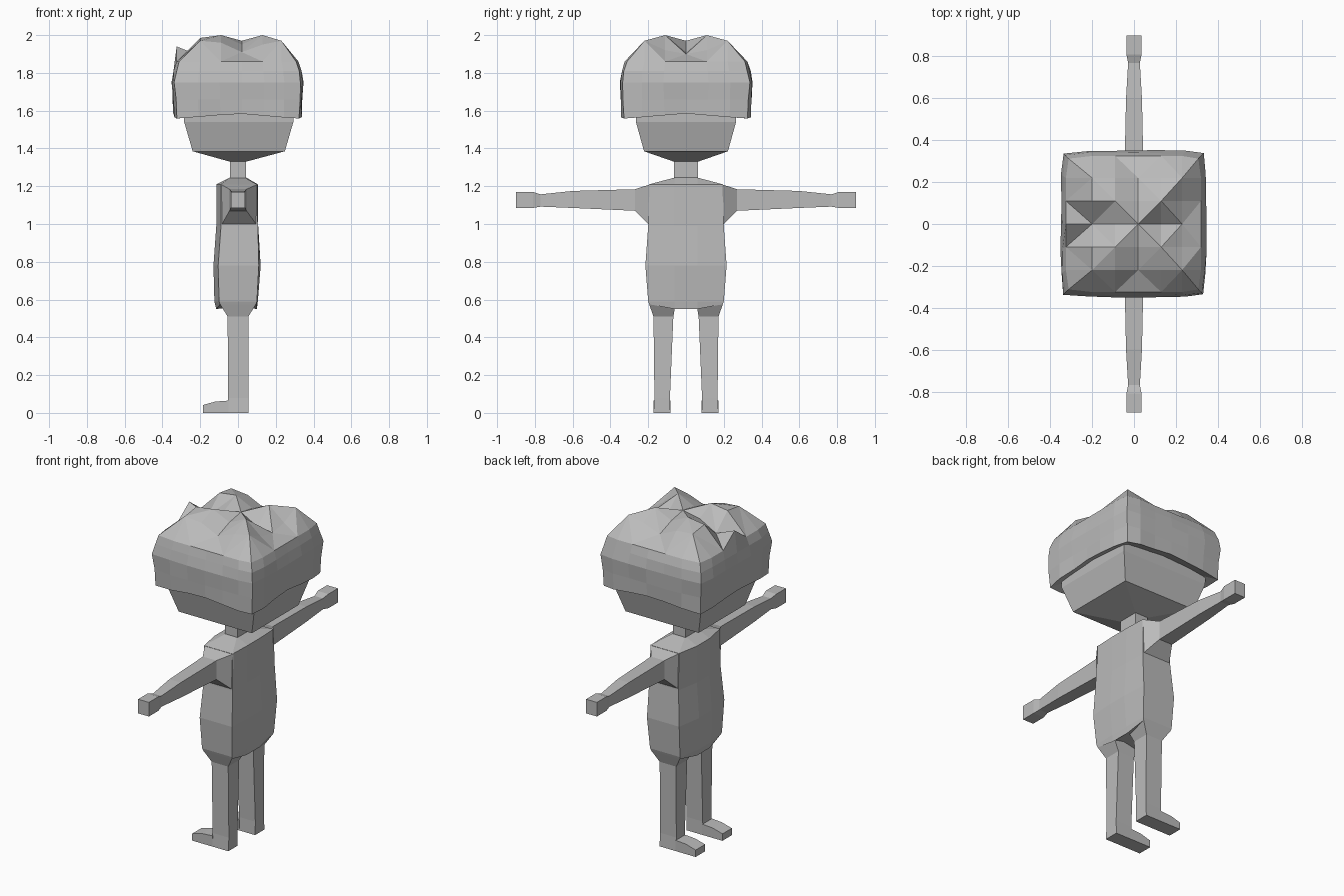
import bpy, bmesh, random

if "Cube" in bpy.data.objects:
    bpy.data.objects.remove(bpy.data.objects["Cube"])

random.seed(4)
grey = bpy.data.materials.new("plain grey")
grey.diffuse_color = (0.5, 0.5, 0.5, 1)
grey.use_nodes = True
grey.node_tree.nodes["Principled BSDF"].inputs["Base Color"].default_value = grey.diffuse_color


def finish(bm, name):
    bmesh.ops.recalc_face_normals(bm, faces=bm.faces)
    me = bpy.data.meshes.new(name)
    bm.to_mesh(me)
    bm.free()
    me.materials.append(grey)
    ob = bpy.data.objects.new(name, me)
    bpy.context.collection.objects.link(ob)


def loft(name, rings, cap_start=True, cap_end=True):
    """Skin a list of closed rings that all have the same point count."""
    bm = bmesh.new()
    vs = [[bm.verts.new(p) for p in r] for r in rings]
    n = len(vs[0])
    for a, b in zip(vs, vs[1:]):
        for i in range(n):
            j = (i + 1) % n
            bm.faces.new((a[i], a[j], b[j], b[i]))
    if cap_start:
        bm.faces.new(vs[0])
    if cap_end:
        bm.faces.new(vs[-1])
    finish(bm, name)


def flat_ring(z, x0, x1, y0, y1):
    return [(x0, y0, z), (x1, y0, z), (x1, y1, z), (x0, y1, z)]


def side_ring(y, x0, x1, z0, z1):
    return [(x0, y, z0), (x1, y, z0), (x1, y, z1), (x0, y, z1)]


# Torso: eight-sided rings, deeper in the middle than at the sides
def torso_ring(z, zc, yo, yc, xi0, xi1, xo0, xo1):
    return [(xi0, -yo, z), (xo0, -yc, zc), (xo0, yc, zc), (xi0, yo, z),
            (xi1, yo, z), (xo1, yc, zc), (xo1, -yc, zc), (xi1, -yo, z)]


loft("torso", [
    torso_ring(.575, .55, .195, .06, -.095, .095, -.115, .10),
    torso_ring(.59, .59, .20, .06, -.10, .10, -.125, .105),
    torso_ring(.78, .78, .215, .06, -.105, .11, -.13, .12),
    torso_ring(.99, .99, .20, .06, -.09, .105, -.115, .107),
    torso_ring(1.21, 1.21, .195, .06, -.09, .10, -.115, .105),
    torso_ring(1.243, 1.245, .07, .06, -.04, .04, -.045, .045),
])

loft("neck", [flat_ring(z, -.043, .043, -.064, .064) for z in (1.23, 1.35)])

for s, side in ((-1, "right"), (1, "left")):
    # Arm with flared shoulder and block hand
    loft(side + "_arm", [side_ring(s * y, x0, x1, z0, z1) for y, x0, x1, z0, z1 in (
        (.19, -.09, .103, .99, 1.21), (.27, -.045, .045, 1.07, 1.184),
        (.60, -.038, .038, 1.085, 1.175), (.77, -.028, .028, 1.092, 1.157),
        (.81, -.036, .036, 1.085, 1.17), (.90, -.036, .036, 1.085, 1.17))])
    # Leg
    loft(side + "_leg", [flat_ring(z, x0, x1, *sorted((s * a, s * b)))
                         for z, x0, x1, a, b in (
        (.575, -.095, .095, .055, .195), (.51, -.055, .055, .067, .172),
        (.08, -.052, .056, .085, .167), (0, -.055, .056, .083, .172))])
    # Foot pointing forward
    profile = [(-.05, 0), (-.05, .065), (-.12, .06), (-.185, .042), (-.185, 0)]
    loft(side + "_foot", [[(x, s * y, z) for x, z in profile] for y in (.083, .172)])

# Head: wedge-sided block
loft("head", [flat_ring(z, x0, x1, -h, h) for z, x0, x1, h in (
    (1.33, -.043, .043, .064), (1.385, -.24, .248, .222),
    (1.54, -.285, .293, .265), (1.70, -.29, .295, .27))])

# Hair: square cap with bulging sides and a peaked top
xs = [-.325, -.2, -.09, .02, .13, .23, .32]
ys = [-.325, -.22, -.11, 0, .11, .22, .325]
peaks = {0: (1.89, 1.95, 1.97, 1.91, 1.90),
         1: (1.985, 2.0, 1.95, 2.0, 1.92),
         2: (1.97, 1.96, 1.91, 1.95, 1.97)}
rim = ([(i, 0) for i in range(6)] + [(6, j) for j in range(6)] +
       [(i, 6) for i in range(6, 0, -1)] + [(0, j) for j in range(6, 0, -1)])


def on_rim(i, j, scale):
    k = scale * (.96 if i in (0, 6) and j in (0, 6) else 1)
    return xs[i] * k, ys[j] * k


bm = bmesh.new()
grid = {}
for i in range(7):
    for j in range(7):
        if (i, j) in rim:
            z = 1.94 if (i, j) == (0, 3) else 1.86
            grid[i, j] = bm.verts.new((*on_rim(i, j, 1), z))
        else:
            grid[i, j] = bm.verts.new((xs[i], ys[j], peaks[abs(j - 3)][i - 1]))
for i in range(6):
    for j in range(6):
        q = [grid[i, j], grid[i + 1, j], grid[i + 1, j + 1], grid[i, j + 1]]
        if (i + j) % 2:
            q = q[1:] + q[:1]
        bm.faces.new((q[0], q[1], q[2]))
        bm.faces.new((q[0], q[2], q[3]))

upper = [grid[p] for p in rim]
for z, scale in ((1.80, 1.045), (1.74, 1.075), (1.65, 1.06), (1.575, 1.045), (1.60, .82)):
    lower = []
    for i, j in rim:
        x, y = on_rim(i, j, scale + random.uniform(-.012, .012))
        # Lower edge hangs further at the corners
        drop = .25 * abs(x * y) if z < 1.62 else 0
        lower.append(bm.verts.new((x, y, z + .01 - drop)))
    for a in range(24):
        b = (a + 1) % 24
        bm.faces.new((upper[a], upper[b], lower[b], lower[a]))
    upper = lower
bm.faces.new(upper)
finish(bm, "hair")
